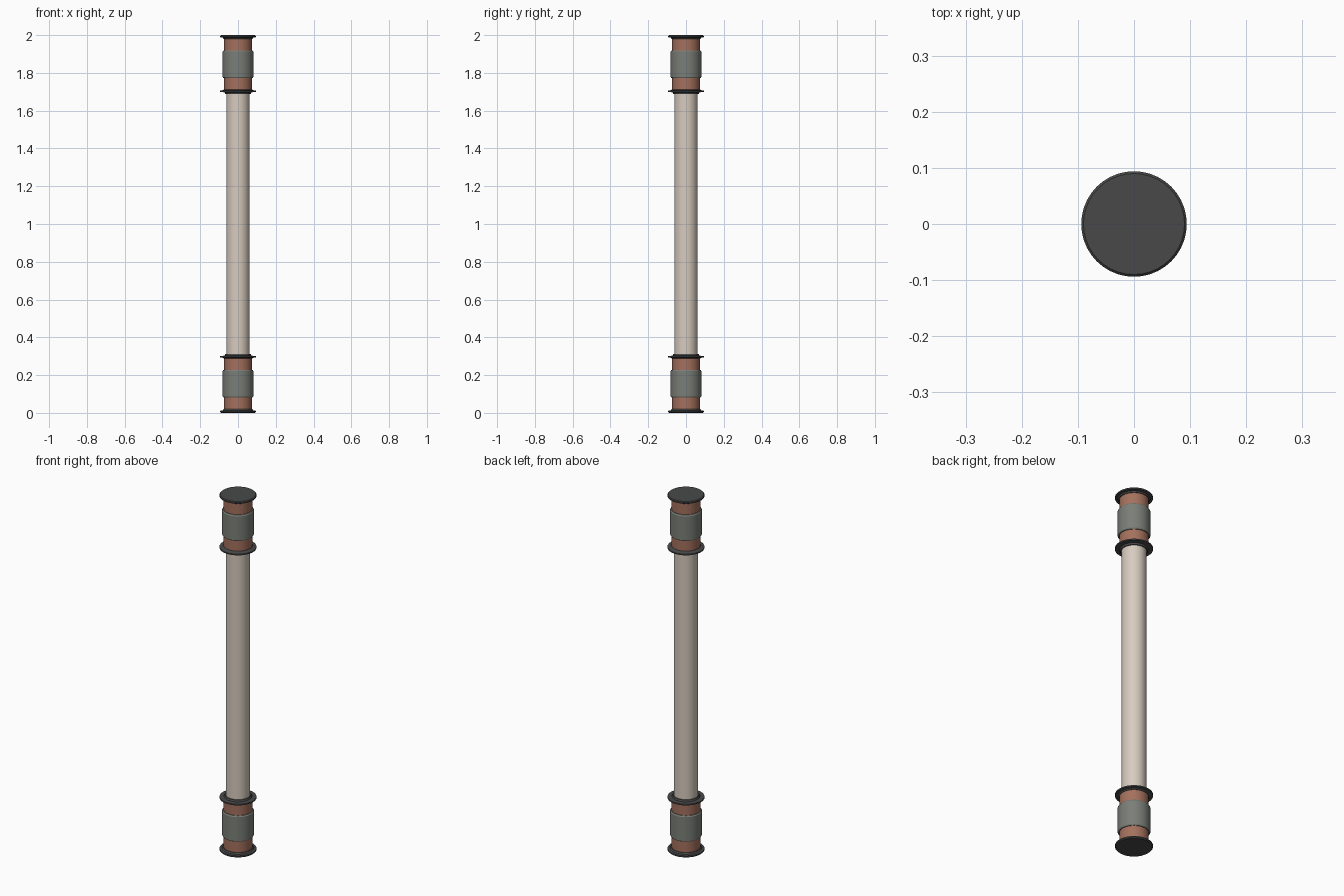
import bpy, bmesh, math

if "Cube" in bpy.data.objects:
    bpy.data.objects.remove(bpy.data.objects["Cube"])

SEGMENTS = 40


def material(name, rgb):
    m = bpy.data.materials.new(name)
    m.diffuse_color = (*rgb, 1.0)
    m.use_nodes = True
    m.node_tree.nodes["Principled BSDF"].inputs["Base Color"].default_value = m.diffuse_color
    return m


dark = material("dark metal", (0.065, 0.066, 0.066))
copper = material("copper", (0.37, 0.165, 0.11))
grey = material("grey green sleeve", (0.195, 0.21, 0.185))
cream = material("cream tube", (0.68, 0.60, 0.52))


def lathe(name, profile, mat):
    """Spin an (r, z) profile round the z axis."""
    bm = bmesh.new()
    verts = [bm.verts.new((r, 0, z)) for r, z in profile]
    edges = [bm.edges.new(p) for p in zip(verts, verts[1:])]
    bmesh.ops.spin(bm, geom=verts + edges, cent=(0, 0, 0), axis=(0, 0, 1),
                   angle=2 * math.pi, steps=SEGMENTS)
    bmesh.ops.remove_doubles(bm, verts=bm.verts, dist=1e-5)
    bmesh.ops.recalc_face_normals(bm, faces=bm.faces)
    mesh = bpy.data.meshes.new(name)
    bm.to_mesh(mesh)
    bm.free()
    mesh.materials.append(mat)
    obj = bpy.data.objects.new(name, mesh)
    bpy.context.collection.objects.link(obj)
    bpy.ops.object.select_all(action='DESELECT')
    obj.select_set(True)
    bpy.context.view_layer.objects.active = obj
    bpy.ops.object.shade_smooth_by_angle(angle=math.radians(30))
    return obj


# Long central tube
lathe("tube", [(0, 0.30), (0.062, 0.30), (0.062, 1.70), (0, 1.70)], cream)

# Identical fittings at both ends, mirrored about mid height
for label, side in (("lower", -1), ("upper", 1)):
    def fitting(part, profile, mat):
        pts = [(r, z if side > 0 else 2 - z) for r, z in profile]
        lathe(label + "_" + part, pts, mat)

    # Copper core
    fitting("core", [(0, 1.705), (0.073, 1.705), (0.073, 1.988), (0, 1.988)], copper)
    # Sleeve with chamfered rims
    fitting("sleeve", [(0.07, 1.772), (0.077, 1.772), (0.081, 1.778),
                       (0.081, 1.912), (0.077, 1.918), (0.07, 1.918)], grey)
    # Closed end cap
    fitting("end_cap", [(0, 1.980), (0.076, 1.980), (0.081, 1.987), (0.094, 1.989),
                        (0.094, 1.996), (0.090, 2.0), (0, 2.0)], dark)
    # Inner flange with a collar gripping the tube
    fitting("flange", [(0, 1.688), (0.067, 1.688), (0.071, 1.697), (0.094, 1.699),
                       (0.094, 1.706), (0.078, 1.709), (0.074, 1.713), (0, 1.713)], dark)
